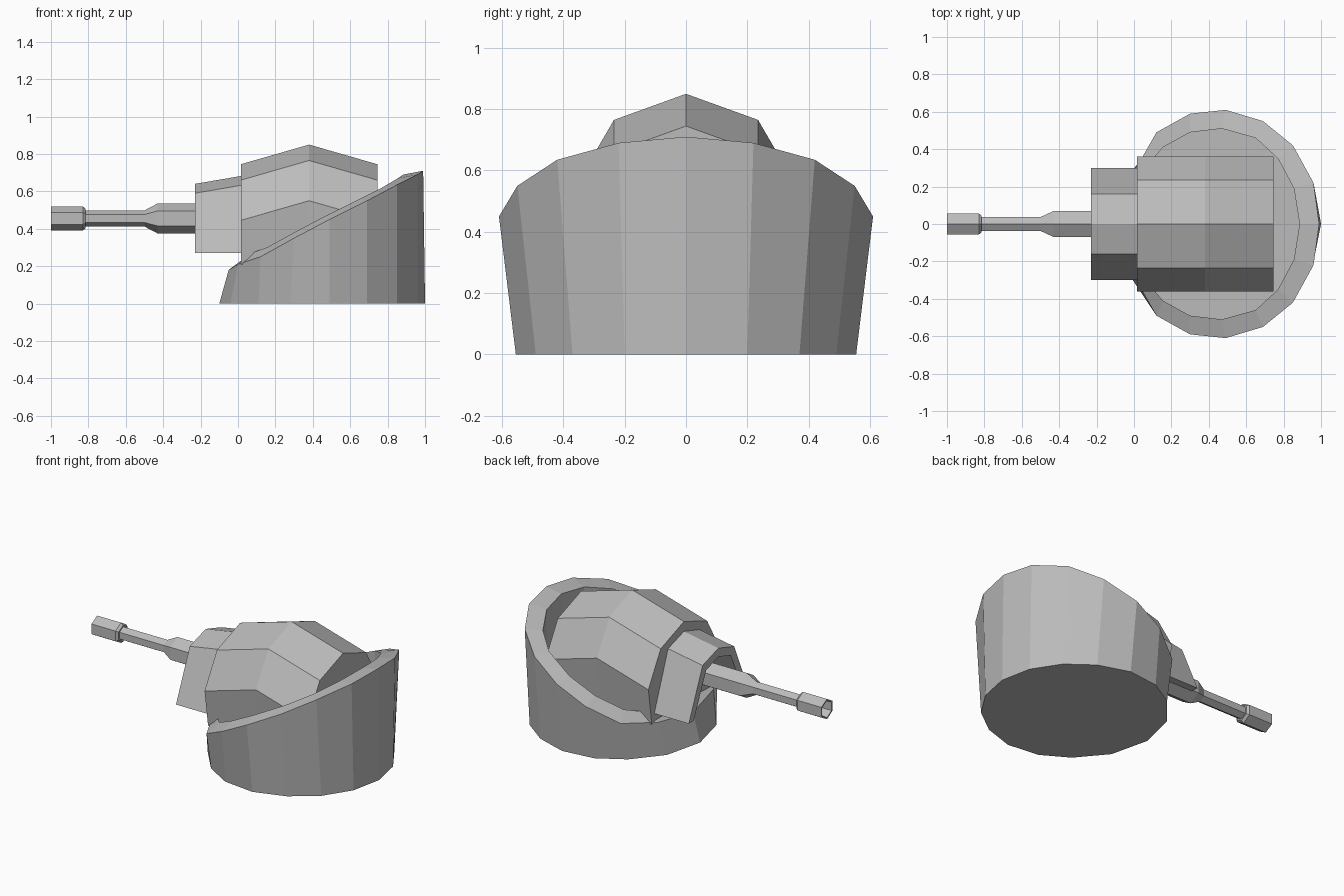
import bpy, bmesh, math

if "Cube" in bpy.data.objects:
    bpy.data.objects.remove(bpy.data.objects["Cube"])

grey = bpy.data.materials.new("plain grey")
grey.use_nodes = True
COLOR = (0.5, 0.5, 0.5, 1)
grey.diffuse_color = COLOR
grey.node_tree.nodes["Principled BSDF"].inputs["Base Color"].default_value = COLOR


def loft(name, rings, cap_start=True, cap_end=True, loop=False):
    """Skin a list of closed rings that share a point count."""
    bm = bmesh.new()
    rows = [[bm.verts.new(p) for p in ring] for ring in rings]
    n = len(rows[0])
    pairs = list(zip(rows, rows[1:]))
    if loop:
        pairs.append((rows[-1], rows[0]))
    for a, b in pairs:
        for i in range(n):
            j = (i + 1) % n
            bm.faces.new((a[i], a[j], b[j], b[i]))
    if cap_start and not loop:
        bm.faces.new(rows[0][::-1])
    if cap_end and not loop:
        bm.faces.new(rows[-1])
    bmesh.ops.recalc_face_normals(bm, faces=bm.faces)
    mesh = bpy.data.meshes.new(name)
    bm.to_mesh(mesh)
    bm.free()
    mesh.materials.append(grey)
    obj = bpy.data.objects.new(name, mesh)
    bpy.context.collection.objects.link(obj)
    return obj


def mirrored(half):
    """Close a half ring whose two end points lie on y = 0."""
    return half + [(x, -y, z) for x, y, z in half[-2:0:-1]]


# Sloped base: floor ring, outer rim, inner rim, well floor
floor = [(1, 0), (.96, .2), (.85, .37), (.69, .49), (.49, .555),
         (.28, .53), (.11, .43), (-.04, .25), (-.1, 0)]
outer = [(.99, 0, .71), (.96, .22, .69), (.85, .42, .635), (.69, .55, .55),
         (.49, .61, .45), (.3, .59, .35), (.12, .49, .25), (0, .28, .21), (-.05, 0, .18)]
inner = [(.885, 0, .69), (.855, .19, .67), (.77, .35, .62), (.65, .46, .56),
         (.47, .51, .47), (.3, .49, .38), (.155, .41, .3), (.07, .31, .27), (.01, 0, .22)]
well = [(x, y, .12) for x, y, z in inner]
loft("sloped_base", [mirrored([(x, y, 0) for x, y in floor]),
                     mirrored(outer), mirrored(inner), mirrored(well)])

# Faceted turret, raised in the middle
section = [(0, .745), (.235, .66), (.36, .445), (.325, .21), (0, .21)]
loft("turret", [mirrored([(x, y, z + (lift if z > .3 else 0)) for y, z in section])
                for x, lift in ((.015, 0), (.38, .105), (.745, 0))])

# Arched gun shield, open at the front and below
arch = [(.3, .27), (.16, .59), (0, .64), (-.16, .59), (-.3, .27)]
inside = [(-.25, .27), (-.125, .545), (0, .585), (.125, .545), (.25, .27)]
rings = []
for x, rise in ((-.23, 0), (.015, .042)):
    rings.append([(x, y, z + (rise if z > .3 else 0)) for y, z in arch + inside])
shield = loft("gun_shield", rings, cap_start=False, cap_end=False)
bm = bmesh.new()
bm.from_mesh(shield.data)
bm.verts.ensure_lookup_table()
n = len(arch) * 2
for start in (0, n):
    for i in range(len(arch) - 1):
        quad = (i, i + 1, n - 2 - i, n - 1 - i)
        bm.faces.new([bm.verts[start + k] for k in quad])
bmesh.ops.recalc_face_normals(bm, faces=bm.faces)
bm.to_mesh(shield.data)
bm.free()

# Six-sided barrel with a recessed muzzle
profile = [(-.92, .045), (-1, .055), (-1, .065), (-.83, .065), (-.815, .052),
           (-.815, .043), (-.5, .043), (-.43, .08), (.03, .08)]
angles = [math.radians(30 + 60 * k) for k in range(6)]
loft("gun_barrel", [[(x, r * math.cos(a), .455 + r * math.sin(a)) for a in angles]
                    for x, r in profile])
